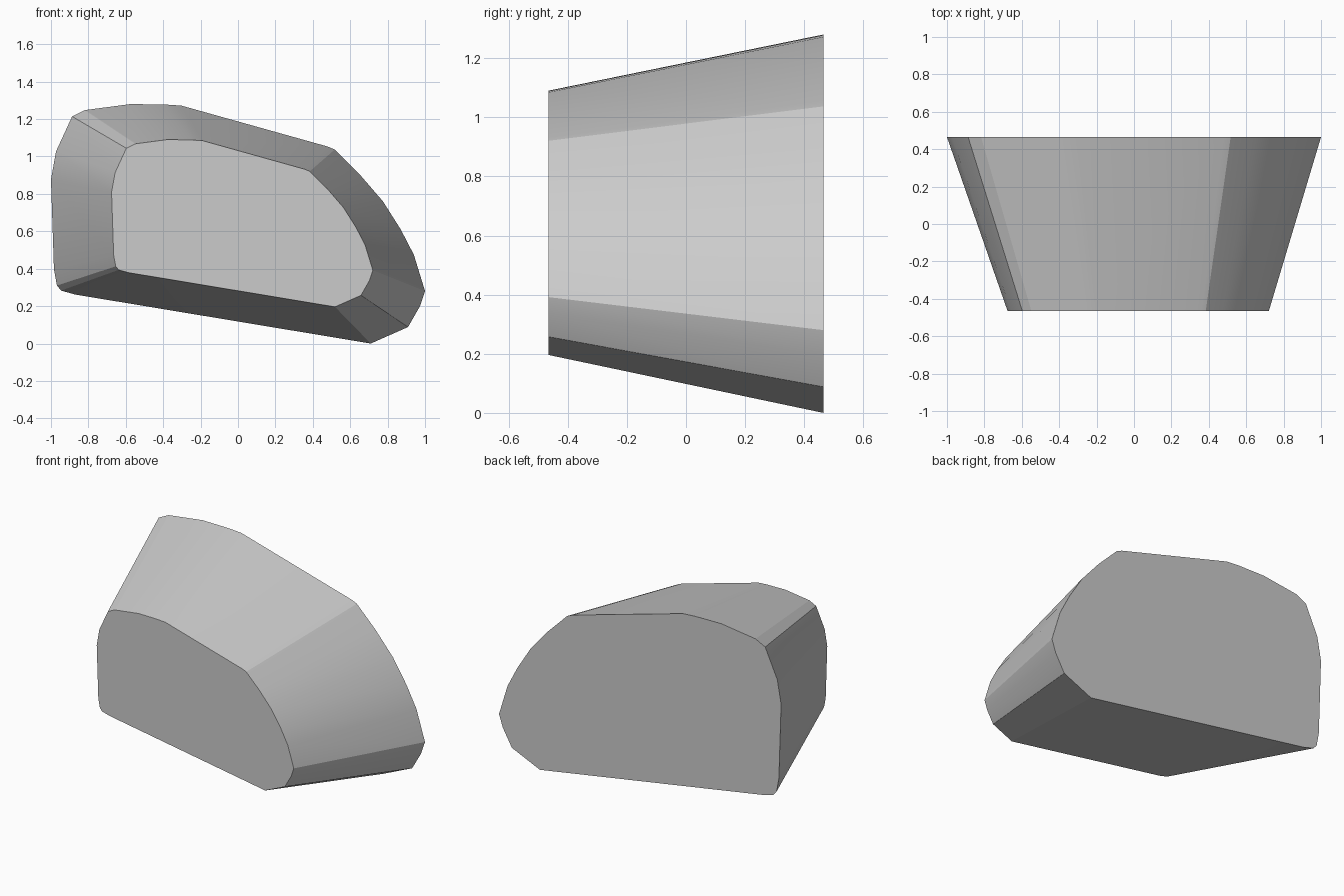
import bpy, bmesh

if "Cube" in bpy.data.objects:
    bpy.data.objects.remove(bpy.data.objects["Cube"])

# Rounded wedge outline at the back, as (x, z)
OUTLINE = [(1.0, .28), (.94, .475), (.87, .61), (.775, .76), (.65, .905), (.517, 1.037), (.48, 1.053),
           (-.303, 1.272), (-.394, 1.278), (-.576, 1.28), (-.818, 1.248), (-.887, 1.214),
           (-.973, 1.027), (-1.0, .877), (-.984, .396), (-.968, .31), (-.946, .283),
           (-.871, .262), (.71, 0), (.909, .088), (.973, .2)]
HALF_DEPTH = .465
TAPER = .6985

grey = bpy.data.materials.new("plain grey")
grey.diffuse_color = (.6, .6, .6, 1)
grey.use_nodes = True
grey.node_tree.nodes["Principled BSDF"].inputs["Base Color"].default_value = grey.diffuse_color

# Block tapering from the large back face to the small front face
bm = bmesh.new()
back = [bm.verts.new((x, HALF_DEPTH, z)) for x, z in OUTLINE]
front = [bm.verts.new((.0225 + x * TAPER, -HALF_DEPTH, .196 + z * TAPER)) for x, z in OUTLINE]
bm.faces.new(back)
bm.faces.new(front)
n = len(OUTLINE)
for i in range(n):
    j = (i + 1) % n
    bm.faces.new((back[i], back[j], front[j], front[i]))
bmesh.ops.recalc_face_normals(bm, faces=bm.faces)

mesh = bpy.data.meshes.new("tapered_block")
bm.to_mesh(mesh)
bm.free()
mesh.materials.append(grey)
block = bpy.data.objects.new("tapered_block", mesh)
bpy.context.collection.objects.link(block)

# Soften the side walls, keep the end rims sharp
bpy.context.view_layer.objects.active = block
block.select_set(True)
bpy.ops.object.shade_smooth_by_angle(angle=.26)
